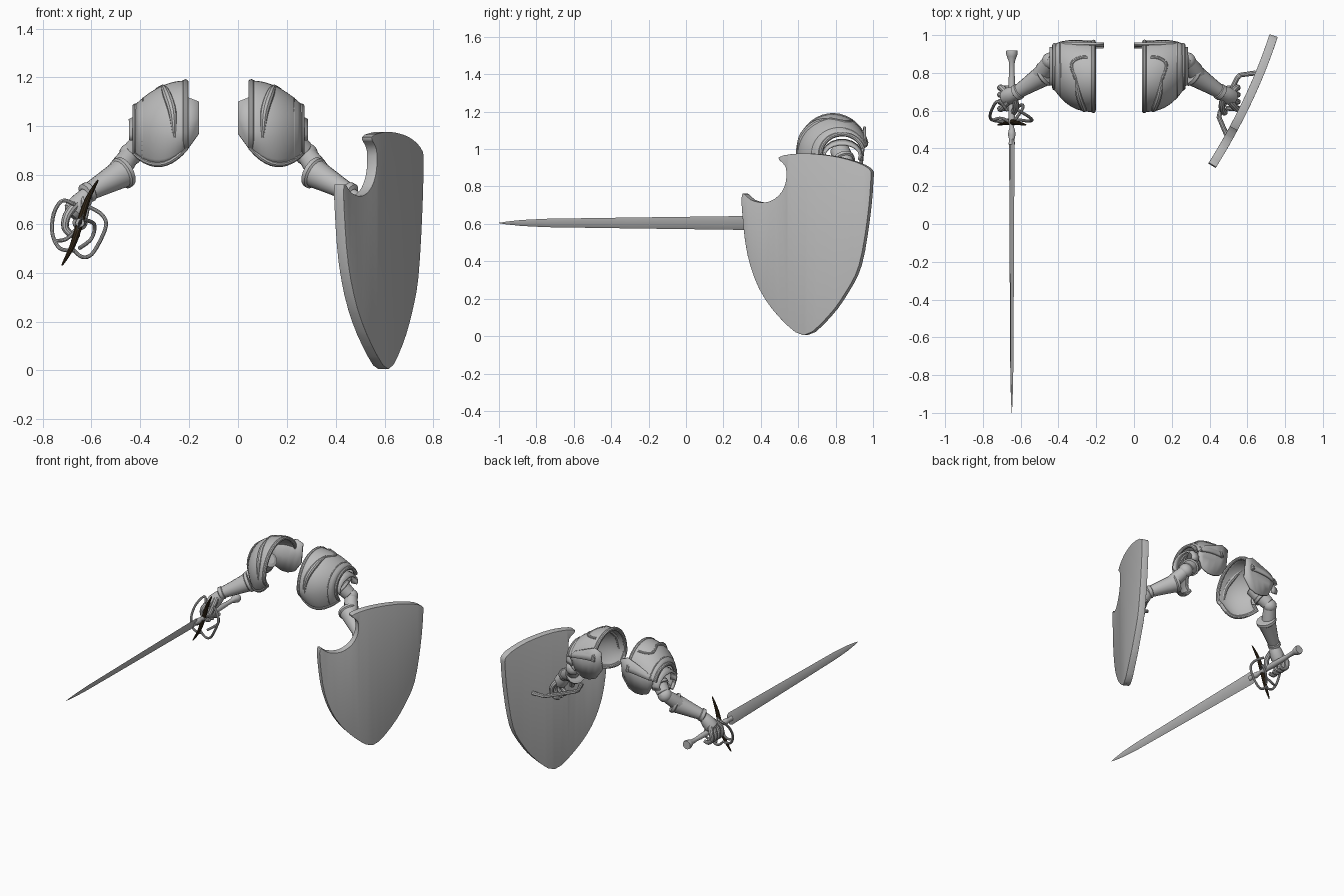
import bpy, bmesh
from math import sin, cos, radians
from mathutils import Vector, Matrix

if "Cube" in bpy.data.objects:
    bpy.data.objects.remove(bpy.data.objects["Cube"])


def material(name, rgb):
    m = bpy.data.materials.new(name)
    m.use_nodes = True
    m.diffuse_color = (*rgb, 1)
    m.node_tree.nodes["Principled BSDF"].inputs["Base Color"].default_value = (*rgb, 1)
    return m


STEEL = material("grey steel", (0.5, 0.5, 0.5))
DARK = material("dark bronze", (0.035, 0.022, 0.01))


def add(name, mesh, mat):
    ob = bpy.data.objects.new(name, mesh)
    mesh.materials.clear()
    mesh.materials.append(mat)
    bpy.context.collection.objects.link(ob)
    return ob


def smooth(points, n=5, closed=False):
    """Catmull-Rom resampling of a path."""
    p = [Vector(q) for q in points]
    p = [p[-1], *p, p[0], p[1]] if closed else [p[0], *p, p[-1]]
    out = []
    for a, b, c, d in zip(p, p[1:], p[2:], p[3:]):
        for i in range(n):
            t = i / n
            out.append(0.5 * (2 * b + (c - a) * t + (2 * a - 5 * b + 4 * c - d) * t * t
                              + (3 * b - a - 3 * c + d) * t ** 3))
    return out if closed else out + [p[-2]]


def tube(name, points, radii, mat=STEEL, closed=False, sides=3):
    """Round bar along a path; radii is one number or one per point."""
    cu = bpy.data.curves.new(name, "CURVE")
    cu.dimensions = "3D"
    cu.bevel_depth = 1
    cu.bevel_resolution = sides
    cu.use_fill_caps = True
    sp = cu.splines.new("POLY")
    sp.points.add(len(points) - 1)
    sp.use_cyclic_u = closed
    for i, p in enumerate(points):
        sp.points[i].co = (*p, 1)
        sp.points[i].radius = radii[i] if isinstance(radii, list) else radii
    tmp = bpy.data.objects.new(name + " path", cu)
    mesh = bpy.data.meshes.new_from_object(tmp)
    bpy.data.objects.remove(tmp)
    return add(name, mesh, mat)


def turned(name, a, b, profile, mat=STEEL):
    """Round part turned about the line a-b; profile is (fraction, radius)."""
    a, b = Vector(a), Vector(b)
    return tube(name, [a.lerp(b, t) for t, r in profile], [r for t, r in profile], mat, sides=6)


def taper(path, r0, r1):
    """Radii fat in the middle and thin at both ends."""
    n = len(path) - 1
    return [r1 + (r0 - r1) * sin(3.1416 * i / n) for i in range(n + 1)]


def loft(name, rings, closed, mat=STEEL):
    bm = bmesh.new()
    grid = [[bm.verts.new(p) for p in ring] for ring in rings]
    for r, s in zip(grid, grid[1:]):
        for j in range(len(r) if closed else len(r) - 1):
            k = (j + 1) % len(r)
            bm.faces.new((r[j], r[k], s[k], s[j]))
    if closed:
        bm.faces.new(grid[0])
        bm.faces.new(grid[-1])
    bmesh.ops.recalc_face_normals(bm, faces=bm.faces)
    mesh = bpy.data.meshes.new(name)
    bm.to_mesh(mesh)
    return add(name, mesh, mat)


def thicken(ob, t, offset=0):
    m = ob.modifiers.new("thickness", "SOLIDIFY")
    m.thickness, m.offset = t, offset


# Shoulder plate surface: t runs outward, v from front hem over the top to the back
def shoulder(t, v, lift=0):
    cy, ry, rz = 0.785 + 0.05 * t * t, 0.185 - 0.07 * t ** 3, 0.205 - 0.1 * t * t
    x, hem = 0.055 + 0.205 * t, 0.845 + 0.055 * (2 * t - 1.1) ** 2
    if v < 0.25:
        k = 1 - v / 0.25
        return Vector((x, cy - ry - lift + 0.035 * k * k, 0.975 + (hem - 0.975) * k))
    a = radians(165) * (v - 0.25) / 0.75
    return Vector((x, cy - (ry + lift) * cos(a), 0.975 + (rz + lift) * sin(a)))


arm = []
N = 24
shell = loft("pauldron", [[shoulder(t / 10, v / N) for v in range(N + 1)] for t in range(11)], False)
thicken(shell, 0.014)
arm.append(shell)
up = [i / N for i in range(N + 1)]
hem = [shoulder(1 - i / 10, 0) for i in range(1, 10)]
edge = [shoulder(1, v) for v in reversed(up)] + hem + [shoulder(0, v) for v in up]
arm.append(tube("pauldron_rim", edge, 0.013))
arm.append(tube("pauldron_band", [shoulder(0.84, v, 0.002) for v in up], 0.007))
# Raised leaf and hook on the shoulder plate
leaf = smooth([shoulder(t, v, 0.004) for t, v in
               ((0.22, 0.2), (0.26, 0.36), (0.38, 0.5), (0.45, 0.62))])
arm.append(tube("pauldron_leaf", leaf, taper(leaf, 0.019, 0.006)))
hook = smooth([shoulder(t, v, 0.003) for t, v in
               ((0.45, 0.62), (0.56, 0.72), (0.4, 0.78), (0.15, 0.8))])
arm.append(tube("pauldron_hook", hook, 0.01))
# Lower overlapping lame beneath the outer arch
lame = loft("pauldron_lame", [[(0.235 + 0.05 * k, 0.835 - (0.105 - 0.01 * k) * cos(radians(a)),
                                0.965 + (0.085 - 0.025 * k) * sin(radians(a)))
                               for a in range(-20, 201, 20)] for k in (0, 1)], False)
thicken(lame, 0.012)
arm.append(lame)
# Back flap, faceted along the bottom
flap_top = [(0.0, 1.1), (0.05, 1.12), (0.1, 1.1), (0.15, 1.08), (0.2, 1.06), (0.24, 1.02)]
flap_low = [0.97, 0.9, 0.88, 0.88, 0.9, 0.98]
flap = loft("back_flap", [[(x, 0.955 - 0.02 * k, z + (low - z) * k) for k in (0, 0.5, 1)]
                          for (x, z), low in zip(flap_top, flap_low)], False)
thicken(flap, 0.014)
arm.append(flap)

# Arm
sh, elbow, cuff, wrist = (0.16, 0.82, 1.0), (0.28, 0.865, 0.885), (0.30, 0.8, 0.815), (0.47, 0.69, 0.72)
arm.append(turned("upper_arm", sh, elbow, [(0, 0.03), (0.05, 0.052), (0.45, 0.054), (0.47, 0.06),
                                           (0.58, 0.06), (0.6, 0.05), (0.9, 0.045), (1, 0.03)]))
arm.append(turned("elbow", (0.28, 0.905, 0.9), (0.28, 0.825, 0.87),
                  [(0.5 - 0.5 * cos(radians(a)), 0.002 + 0.046 * sin(radians(a))) for a in range(0, 181, 20)]))
arm.append(turned("forearm", elbow, Vector(cuff).lerp(Vector(wrist), 0.3), [(0, 0.04), (0.5, 0.046), (1, 0.045)]))
arm.append(turned("gauntlet", cuff, wrist, [(0, 0.05), (0.01, 0.066), (0.09, 0.068), (0.12, 0.06), (0.3, 0.054),
                                            (0.6, 0.045), (0.85, 0.038), (0.87, 0.043), (0.97, 0.043), (1, 0.03)]))
# Hand
arm.append(turned("palm", (0.455, 0.695, 0.725), (0.525, 0.668, 0.635),
                  [(0, 0.03), (0.3, 0.04), (0.6, 0.046), (0.85, 0.044), (1, 0.028)]))
for i in range(4):
    y = 0.612 + 0.036 * i
    finger = smooth([(0.505, 0.65 + 0.012 * i, 0.68), (0.54, y, 0.635), (0.548, y, 0.585),
                     (0.52, y, 0.555), (0.49, y, 0.56)], 3)
    arm.append(tube("finger", finger, [0.019 - 0.0006 * k for k in range(len(finger))]))
thumb = smooth([(0.47, 0.66, 0.7), (0.465, 0.615, 0.66), (0.48, 0.59, 0.6)], 3)
arm.append(tube("thumb", thumb, 0.017))

# Mirrored right arm
flip = Matrix.Translation((-0.16, 0, 0)) @ Matrix.Scale(-1, 4, (1, 0, 0))
for ob in arm:
    twin = ob.copy()
    twin.data = ob.data.copy()
    twin.data.transform(flip)
    twin.data.flip_normals()
    bpy.context.collection.objects.link(twin)
    twin.name, ob.name = "right_" + ob.name, "left_" + ob.name

# Shield: outline face, sliced so that it can be bowed
outline = [(.313, .762), (.36, .728), (.436, .714), (.505, .75), (.543, .82), (.543, .905), (.505, .955),
           (.607, .976), (.74, .97), (.875, .944), (.985, .896), (.995, .826), (.976, .62), (.933, .38),
           (.864, .238), (.767, .104), (.64, .005), (.51, .1), (.404, .25), (.34, .436), (.313, .65)]
bm = bmesh.new()
bm.faces.new([bm.verts.new((0, p.x, p.y)) for p in smooth(outline, 3, True)])
for i in range(1, 14):
    bmesh.ops.bisect_plane(bm, geom=bm.verts[:] + bm.edges[:] + bm.faces[:],
                           plane_co=(0, 0.315 + 0.049 * i, 0), plane_no=(0, 1, 0))
for v in bm.verts:
    t = (v.co.y - 0.32) / 0.68
    v.co.x = 0.42 + 0.32 * t + 0.1 * t * (1 - t)
bmesh.ops.recalc_face_normals(bm, faces=bm.faces)
mesh = bpy.data.meshes.new("shield")
bm.to_mesh(mesh)
shield = add("shield", mesh, STEEL)
thicken(shield, 0.046)
bev = shield.modifiers.new("rounded rim", "BEVEL")
bev.width, bev.segments, bev.limit_method, bev.angle_limit = 0.014, 3, "ANGLE", radians(50)
tube("shield_handle", [(.645, .8, .585), (.56, .788, .58), (.545, .77, .58), (.455, .59, .565),
                       (.45, .565, .565), (.495, .46, .56)], 0.013)

# Sword: everything hangs on a line along y, with the blade tilted
AX, AZ = -0.647, 0.605
across, thin = Vector((0.35, 0, 0.937)), Vector((0.937, 0, -0.35))


def at(y, w=0, h=0):
    return Vector((AX, y, AZ)) + across * w + thin * h


stations = [(0.45, 0.03), (0.43, 0.041), (0.2, 0.038), (-0.3, 0.031), (-0.75, 0.024), (-0.88, 0.017),
            (-0.96, 0.008), (-1.0, 0.001)]
loft("blade", [[at(y, w), at(y, 0, 0.001 + w / 5), at(y, -w), at(y, 0, -0.001 - w / 5)] for y, w in stations], True)
turned("ricasso", at(0.55), at(0.42), [(0, 0.016), (0.3, 0.012), (0.45, 0.018), (0.6, 0.02), (0.8, 0.014), (1, 0.018)])
turned("grip_and_pommel", at(0.53), at(0.918), [(0, 0.016), (0.3, 0.02), (0.6, 0.017), (0.72, 0.014),
                                                (0.85, 0.016), (0.92, 0.026), (0.96, 0.031), (1, 0.029)])
# Dark crossguard with gently curled ends
guard = smooth([at(0.525, 0.19, 0.008), at(0.535, 0.1, -0.004), at(0.54), at(0.535, -0.1, 0.004),
                at(0.525, -0.19, -0.008)])
tube("crossguard", guard, taper(guard, 0.015, 0.003), DARK)
# Wire loops of the hilt
loops = [[(-.67, .6, .68), (-.72, .65, .695), (-.755, .6, .64), (-.76, .56, .56), (-.73, .545, .5), (-.67, .54, .49)],
         [(-.61, .6, .67), (-.56, .57, .64), (-.54, .55, .6), (-.56, .545, .54), (-.6, .55, .475), (-.64, .55, .465),
          (-.68, .55, .5)],
         [(-.645, .53, .6), (-.7, .56, .54), (-.75, .55, .53)],
         [(-.645, .53, .62), (-.59, .61, .6), (-.6, .63, .54), (-.65, .58, .5)]]
for path in loops:
    tube("hilt_loop", smooth(path), 0.008)

# Smooth shading with sharp creases
bpy.ops.object.select_all(action="DESELECT")
for ob in bpy.context.collection.objects:
    if ob.type == "MESH":
        ob.select_set(True)
        bpy.context.view_layer.objects.active = ob
bpy.ops.object.shade_smooth_by_angle(angle=radians(35))
